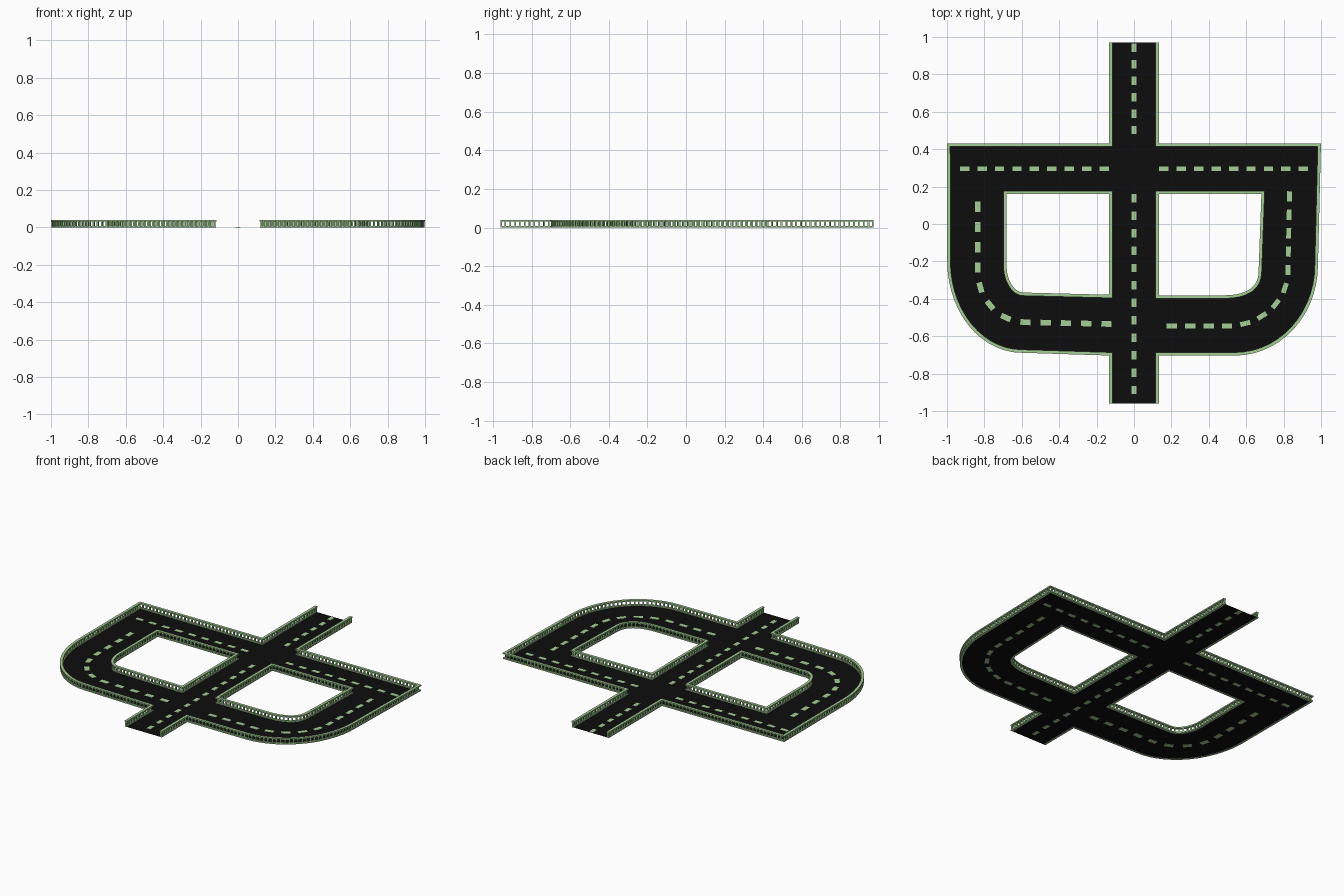
import bpy, bmesh, math
from mathutils import Vector

if "Cube" in bpy.data.objects:
    bpy.data.objects.remove(bpy.data.objects["Cube"])

def material(name, col):
    m = bpy.data.materials.new(name)
    m.diffuse_color = (*col, 1)
    m.use_nodes = True
    m.node_tree.nodes["Principled BSDF"].inputs["Base Color"].default_value = m.diffuse_color
    return m

GREEN = material("pale_green", (0.37, 0.61, 0.30))
BLACK = material("asphalt", (0.004, 0.004, 0.004))

def finish(bm, name, mat):
    me = bpy.data.meshes.new(name)
    bm.to_mesh(me)
    bm.free()
    me.materials.append(mat)
    ob = bpy.data.objects.new(name, me)
    bpy.context.collection.objects.link(ob)
    return ob

def bend(a, b, power=2.0, n=14):
    """Quarter superellipse: leaves a vertically, arrives at b horizontally."""
    out = []
    for i in range(n + 1):
        t = math.pi / 2 * i / n
        c, s = max(math.cos(t), 0) ** (2 / power), math.sin(t) ** (2 / power)
        out.append(Vector((b[0] + (a[0] - b[0]) * c, a[1] + (b[1] - a[1]) * s)))
    return out

def V(*pts):
    return [Vector(p) for p in pts]

def sweep(bm, pts, w, z0, z1, closed=False):
    """Rectangular bar along a 2D path with mitred corners."""
    n = len(pts)
    rings = []
    for i, p in enumerate(pts):
        prv = pts[i - 1] if (i > 0 or closed) else None
        nxt = pts[(i + 1) % n] if (i < n - 1 or closed) else None
        d0 = (p - prv).normalized() if prv is not None else (nxt - p).normalized()
        d1 = (nxt - p).normalized() if nxt is not None else d0
        n0, n1 = Vector((-d0.y, d0.x)), Vector((-d1.y, d1.x))
        m = (n0 + n1).normalized()
        m *= w / 2 / max(m.dot(n0), 0.3)
        rings.append([bm.verts.new((p.x + s * m.x, p.y + s * m.y, z))
                      for s, z in ((1, z0), (-1, z0), (-1, z1), (1, z1))])
    for i in range(n if closed else n - 1):
        a, b = rings[i], rings[(i + 1) % n]
        for k in range(4):
            l = (k + 1) % 4
            bm.faces.new((a[k], a[l], b[l], b[k]))
    if not closed:
        bm.faces.new(rings[0][::-1])
        bm.faces.new(rings[-1])

def sample(pts, s):
    """Point and direction at distance s along a path."""
    for a, b in zip(pts, pts[1:]):
        L = (b - a).length
        if s <= L + 1e-6:
            return a + (b - a) * (s / L), (b - a) / L
        s -= L
    return pts[-1], (pts[-1] - pts[-2]).normalized()

def length(pts):
    return sum((b - a).length for a, b in zip(pts, pts[1:]))

def fence(name, pts, closed=False):
    bm = bmesh.new()
    sweep(bm, pts, 0.017, 0.031, 0.039, closed)
    sweep(bm, pts, 0.014, 0.0, 0.008, closed)
    path = pts + pts[:1] if closed else pts
    L = length(path)
    n = round(L / 0.025)
    for i in range(n if closed else n + 1):
        s = min(max(L * i / n, 0.004), L - 0.004)
        p, d = sample(path, s)
        sweep(bm, [p - d * 0.004, p + d * 0.004], 0.010, 0.006, 0.033)
    bmesh.ops.recalc_face_normals(bm, faces=bm.faces)
    finish(bm, name, GREEN)

def dashes(name, pts, n, dash, w):
    bm = bmesh.new()
    L = length(pts)
    for i in range(n):
        p, d = sample(pts, dash / 2 + (L - dash) * i / (n - 1))
        sweep(bm, [p - d * dash / 2, p + d * dash / 2], w, 0.0, 0.002)
    bmesh.ops.recalc_face_normals(bm, faces=bm.faces)
    finish(bm, name, GREEN)

# Curved road edges
out_l = bend((-0.99, -0.20), (-0.60, -0.68))
in_l = bend((-0.69, -0.22), (-0.59, -0.375))
out_r = bend((0.975, -0.22), (0.54, -0.695))
in_r = bend((0.675, -0.24), (0.46, -0.39), 2.6)

# Road surface
bm = bmesh.new()
Z = 0.001
def face(pts):
    bm.faces.new([bm.verts.new((p[0], p[1], Z)) for p in pts])
def rect(x0, x1, y0, y1):
    face([(x0, y0), (x1, y0), (x1, y1), (x0, y1)])
rect(-0.12, 0.12, -0.96, 0.97)
rect(-0.99, -0.12, 0.17, 0.423)
rect(0.12, 0.99, 0.17, 0.423)
for so, o, eo, si, i_, ei in (
        ((-0.99, 0.17), out_l, (-0.12, -0.695), (-0.69, 0.17), in_l, (-0.12, -0.387)),
        ((0.985, 0.17), out_r, (0.12, -0.695), (0.69, 0.17), in_r, (0.12, -0.39))):
    A = V(so) + o + V(eo)
    B = V(si) + i_ + V(ei)
    for k in range(len(A) - 1):
        face([A[k], A[k + 1], B[k + 1], B[k]])
bmesh.ops.recalc_face_normals(bm, faces=bm.faces)
for f in bm.faces:
    if f.normal.z < 0:
        f.normal_flip()
finish(bm, "road_surface", BLACK)

# Railings: two outer runs and two closed inner loops
X = 0.124
fence("outer_railing_left", V((-X, 0.97), (-X, 0.423), (-0.991, 0.423)) + out_l
      + V((-X, -0.695), (-X, -0.96)))
fence("outer_railing_right", V((X, 0.97), (X, 0.423), (0.991, 0.423)) + out_r
      + V((X, -0.695), (X, -0.96)))
fence("inner_railing_left", V((-X, 0.168), (-0.69, 0.168)) + in_l + V((-X, -0.387)), True)
fence("inner_railing_right", V((X, 0.168), (0.69, 0.168)) + in_r + V((X, -0.39)), True)

# Lane markings
dashes("lane_marks_centre_back", V((0, 0.965), (0, 0.48)), 6, 0.045, 0.026)
dashes("lane_marks_centre_front", V((0, 0.16), (0, -0.91)), 12, 0.045, 0.026)
dashes("lane_marks_cross_left", V((-0.93, 0.295), (-0.135, 0.295)), 9, 0.05, 0.024)
dashes("lane_marks_cross_right", V((0.135, 0.295), (0.93, 0.295)), 9, 0.05, 0.024)
dashes("lane_marks_loop_left", V((-0.835, 0.12))
       + bend((-0.835, -0.25), (-0.58, -0.525)) + V((-0.12, -0.535)), 12, 0.055, 0.03)
dashes("lane_marks_loop_right", V((0.832, 0.175))
       + bend((0.823, -0.25), (0.50, -0.545)) + V((0.175, -0.545)), 13, 0.055, 0.026)
